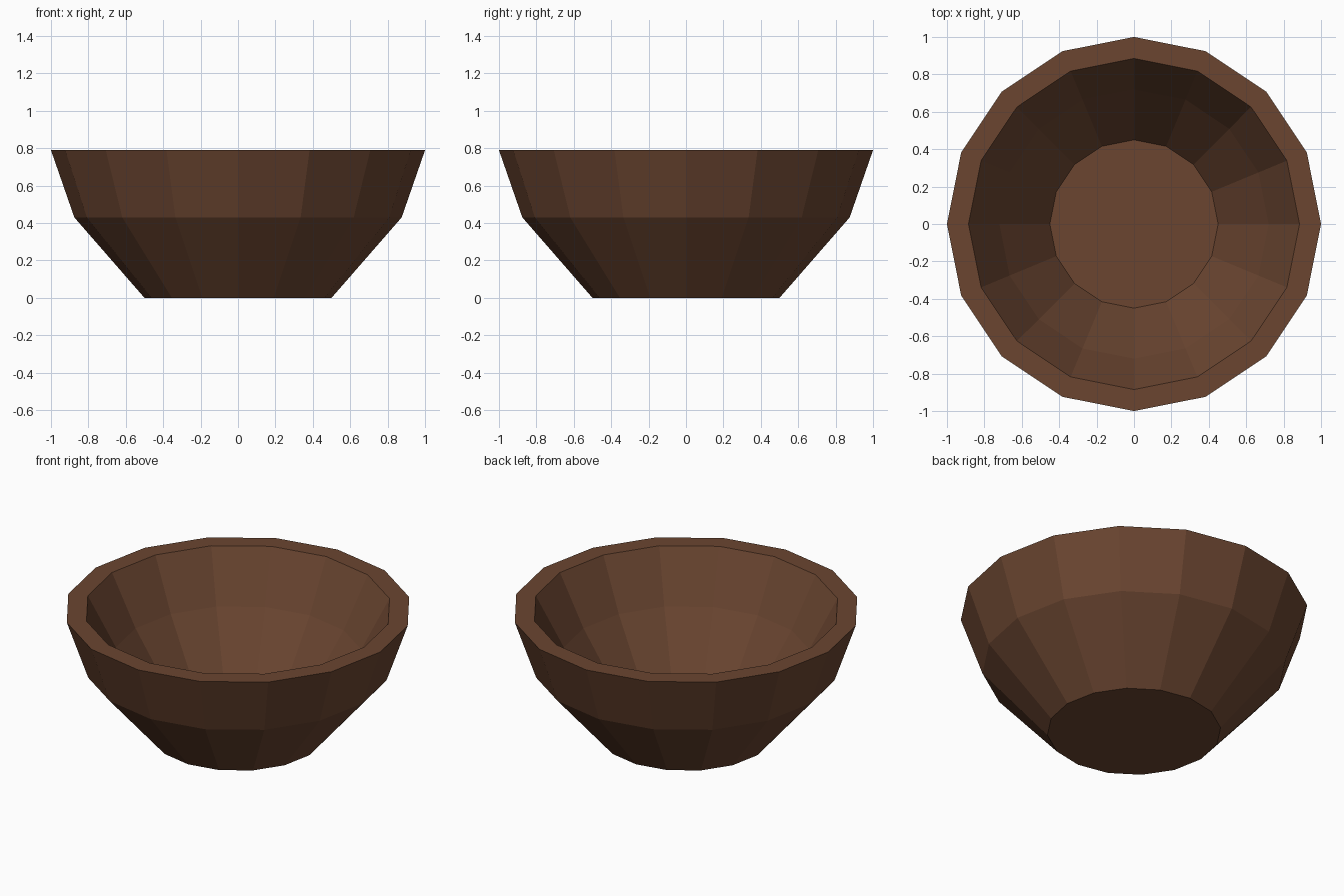
import bpy, bmesh
from math import cos, sin, tau

if "Cube" in bpy.data.objects:
    bpy.data.objects.remove(bpy.data.objects["Cube"])

SIDES = 16
# Profile (radius, height): outer base, belly, rim, then inner rim, wall, floor
PROFILE = [(0.5, 0), (0.875, 0.43), (1.0, 0.79),
           (0.885, 0.79), (0.72, 0.48), (0.45, 0.09)]

bm = bmesh.new()
rings = [[bm.verts.new((r * cos(tau * i / SIDES), r * sin(tau * i / SIDES), z))
          for i in range(SIDES)] for r, z in PROFILE]

# Faceted walls and rim
for a, b in zip(rings, rings[1:]):
    for i in range(SIDES):
        j = (i + 1) % SIDES
        bm.faces.new((a[i], a[j], b[j], b[i]))

# Underside and inner floor
bm.faces.new(rings[0][::-1])
bm.faces.new(rings[-1])
bmesh.ops.recalc_face_normals(bm, faces=bm.faces)

mesh = bpy.data.meshes.new("bowl")
bm.to_mesh(mesh)
bm.free()

# Dark wood colour
wood = bpy.data.materials.new("dark_wood")
wood.diffuse_color = (0.145, 0.06, 0.03, 1)
wood.use_nodes = True
wood.node_tree.nodes["Principled BSDF"].inputs["Base Color"].default_value = wood.diffuse_color
mesh.materials.append(wood)

bowl = bpy.data.objects.new("bowl", mesh)
bpy.context.collection.objects.link(bowl)
